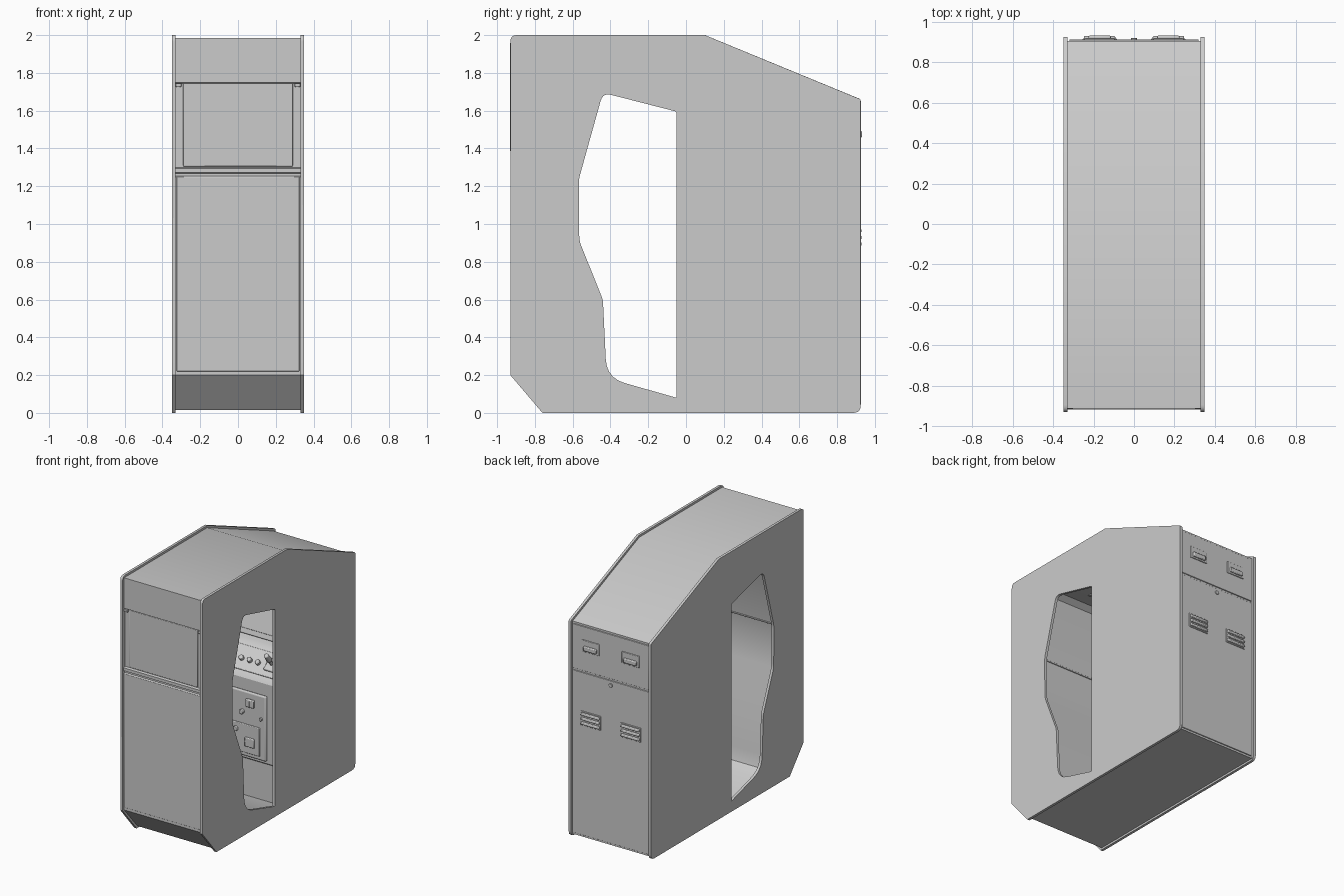
import bpy, bmesh, math
from mathutils import Vector

if "Cube" in bpy.data.objects:
    bpy.data.objects.remove(bpy.data.objects["Cube"])

grey = bpy.data.materials.new("light_grey")
grey.diffuse_color = (0.6, 0.6, 0.6, 1)
grey.use_nodes = True
grey.node_tree.nodes["Principled BSDF"].inputs["Base Color"].default_value = grey.diffuse_color


def finish(bm, name, bevel=0.0, segments=2):
    me = bpy.data.meshes.new(name)
    bm.to_mesh(me)
    bm.free()
    ob = bpy.data.objects.new(name, me)
    bpy.context.collection.objects.link(ob)
    me.materials.append(grey)
    if bevel:
        m = ob.modifiers.new("bevel", 'BEVEL')
        m.width, m.segments, m.limit_method = bevel, segments, 'ANGLE'
        m.angle_limit = math.radians(40)
    return ob


def rounded(pts, radii, n=5):
    """Round the corners of a closed 2D outline; radii maps index to radius."""
    out = []
    for i, p in enumerate(pts):
        p = Vector(p)
        r = radii.get(i, 0)
        if not r:
            out.append(p)
            continue
        a = p + (Vector(pts[i - 1]) - p).normalized() * r
        b = p + (Vector(pts[(i + 1) % len(pts)]) - p).normalized() * r
        for k in range(n + 1):
            t = k / n
            out.append(a * (1 - t) ** 2 + p * 2 * t * (1 - t) + b * t * t)
    return out


def sleeve(name, pts, half, inward=False):
    """Closed (y, z) outline swept across the width, without end caps."""
    bm = bmesh.new()
    rows = [[bm.verts.new((x, p[0], p[1])) for p in pts] for x in (-half, half)]
    for i in range(len(pts)):
        j = (i + 1) % len(pts)
        bm.faces.new((rows[0][i], rows[0][j], rows[1][j], rows[1][i]))
    # outlines run anticlockwise seen from +x
    bm.normal_update()
    mid = Vector((0, sum(p[0] for p in pts) / len(pts), sum(p[1] for p in pts) / len(pts)))
    score = sum((f.calc_center_median() - mid).dot(f.normal) * f.calc_area() for f in bm.faces)
    if (score > 0) == inward:
        bmesh.ops.reverse_faces(bm, faces=bm.faces[:])
    return finish(bm, name)


def box(name, c, size, bevel=0.003, rx=0.0, segments=2):
    bm = bmesh.new()
    bmesh.ops.create_cube(bm, size=1)
    bmesh.ops.scale(bm, vec=size, verts=bm.verts)
    ob = finish(bm, name, bevel, segments)
    ob.location, ob.rotation_euler = c, (rx, 0, 0)
    return ob


def rod(name, c, r, length, rx=0.0, r2=None, bevel=0.002):
    bm = bmesh.new()
    bmesh.ops.create_cone(bm, cap_ends=True, segments=20, radius1=r,
                          radius2=r if r2 is None else r2, depth=length)
    ob = finish(bm, name, bevel)
    ob.location, ob.rotation_euler = c, (rx, 0, 0)
    return ob


# side panels with door openings
outer = rounded([(-.93, .2), (-.76, 0), (.925, 0), (.925, 1.66), (.1, 2.0), (-.93, 2.0)],
                {2: .04, 3: .008, 5: .035})
opening = rounded([(-.05, .08), (-.42, .185), (-.44, .6), (-.565, .91), (-.568, 1.235),
                   (-.44, 1.695), (-.05, 1.595)],
                  {0: .01, 1: .1, 2: .02, 3: .03, 4: .03, 5: .045, 6: .012})
for label, x in (("left", -.35), ("right", .33)):
    bm = bmesh.new()
    for loop in (outer, opening):
        vs = [bm.verts.new((x, p[0], p[1])) for p in loop]
        for i in range(len(vs)):
            bm.edges.new((vs[i - 1], vs[i]))
    bmesh.ops.triangle_fill(bm, use_beauty=True, edges=bm.edges[:])
    ext = bmesh.ops.extrude_face_region(bm, geom=bm.faces[:], use_keep_orig=True)
    bmesh.ops.translate(bm, vec=(.02, 0, 0),
                        verts=[g for g in ext["geom"] if isinstance(g, bmesh.types.BMVert)])
    bmesh.ops.recalc_face_normals(bm, faces=bm.faces[:])
    finish(bm, label + "_side_panel")

# raised edging along the outline of each side panel
for label, x in (("left", -.341), ("right", .341)):
    cu = bpy.data.curves.new(label + "_edge_trim", 'CURVE')
    cu.dimensions = '3D'
    cu.bevel_depth, cu.bevel_resolution = .009, 2
    sp = cu.splines.new('POLY')
    sp.points.add(len(outer) - 1)
    for pt, p in zip(sp.points, outer):
        y = p[0] * .991
        z = 1 + (p[1] - 1) * .991
        pt.co = (x, y, z, 1)
    sp.use_cyclic_u = True
    cu.materials.append(grey)
    bpy.context.collection.objects.link(bpy.data.objects.new(label + "_edge_trim", cu))

# outer shell, with a shallow step under the front window
sleeve("outer_shell", [(-.912, .2), (-.75, .015), (.905, .015), (.905, 1.65), (.096, 1.984),
                       (-.912, 1.984), (-.912, 1.75), (-.9, 1.745), (-.9, 1.3),
                       (-.918, 1.295), (-.918, 1.272), (-.905, 1.268), (-.905, 1.255),
                       (-.912, 1.25)], .333)

# cabin lining: floor, seat back, ceiling, screen slope, desk and kick board
sleeve("cabin_lining", [(.03, .055), (-.37, .14), (-.43, .185), (-.46, .28), (-.46, .6),
                        (-.585, .905), (-.588, 1.235), (-.465, 1.68), (-.42, 1.71),
                        (-.05, 1.625), (.36, 1.56), (.22, 1.16), (.19, 1.13), (.02, 1.0),
                        (0, .97), (0, .36), (.03, .34)], .332, inward=True)

# front window, front door and top header
box("front_window", (0, -.901, 1.525), (.58, .01, .44), .004)
box("front_door", (0, -.911, .735), (.65, .008, 1.03), .003)
for s in (-1, 1):
    box("window_stop", (s * .315, -.908, 1.735), (.03, .014, .02))

# seams across the seat back and ceiling
box("seat_back_seam", (0, -.583, 1.235), (.66, .008, .01), .002)
box("ceiling_lamp", (0, -.22, 1.662), (.4, .1, .012), .004, rx=-.23)

# screen with frame
tilt = math.atan2(.14, .40)
box("screen_frame", (0, .285, 1.365), (.6, .02, .38), .008, rx=-tilt)
box("screen", (0, .275, 1.368), (.5, .012, .3), .004, rx=-tilt)

# desk controls
desk = math.atan2(.13, .17)
box("desk_plate", (0, .105, 1.066), (.6, .19, .012), .005, rx=desk)
for s in (-1, 1):
    box("lever_base", (s * .22, .1, 1.07), (.09, .1, .03), .008, rx=desk)
    rod("lever_stem", (s * .22, .075, 1.11), .012, .1, rx=desk)
    rod("lever_grip", (s * .22, .047, 1.15), .022, .07, rx=desk, r2=.017, bevel=.006)
for x in (-.1, -.03, .04, .11):
    rod("desk_button", (x, .085, 1.07), .018, .03, rx=desk, bevel=.004)

# coin panel below the desk
box("coin_panel", (0, -.006, .63), (.5, .024, .5), .012, segments=3)
box("coin_door", (0, -.02, .52), (.4, .012, .22), .005)
for s in (-1, 1):
    box("coin_entry", (s * .12, -.026, .8), (.07, .022, .06), .006)
    box("coin_slot", (s * .12, -.037, .8), (.008, .006, .04), .001)
    box("coin_return", (s * .12, -.028, .5), (.08, .02, .07), .006)
    rod("coin_button", (s * .05, -.025, .72), .018, .025, rx=math.pi / 2, bevel=.004)
    rod("panel_bolt", (s * .21, -.022, .7), .012, .016, rx=math.pi / 2)
rod("coin_lock", (0, -.03, .58), .02, .02, rx=math.pi / 2, bevel=.004)

# back panel: upper hatch, lower door, handles, vents and lock
box("back_hatch", (0, .907, 1.465), (.64, .01, .34), .003)
box("back_door", (0, .907, .655), (.64, .01, 1.25), .003)
rod("back_lock", (0, .914, 1.245), .015, .012, rx=math.pi / 2)
for s in (-1, 1):
    box("handle_plate", (s * .17, .914, 1.49), (.15, .01, .09), .004)
    box("handle_grip", (s * .17, .922, 1.475), (.11, .02, .035), .006)
    box("vent_plate", (s * .17, .913, .93), (.17, .008, .11), .003)
    for k in range(3):
        box("vent_slat", (s * .17, .919, .895 + k * .035), (.155, .02, .022), .006, rx=.2)

# smooth shading with sharp creases
bpy.ops.object.select_all(action='DESELECT')
for ob in bpy.context.scene.objects:
    if ob.type == 'MESH':
        ob.select_set(True)
        bpy.context.view_layer.objects.active = ob
bpy.ops.object.shade_smooth_by_angle(angle=math.radians(30))
